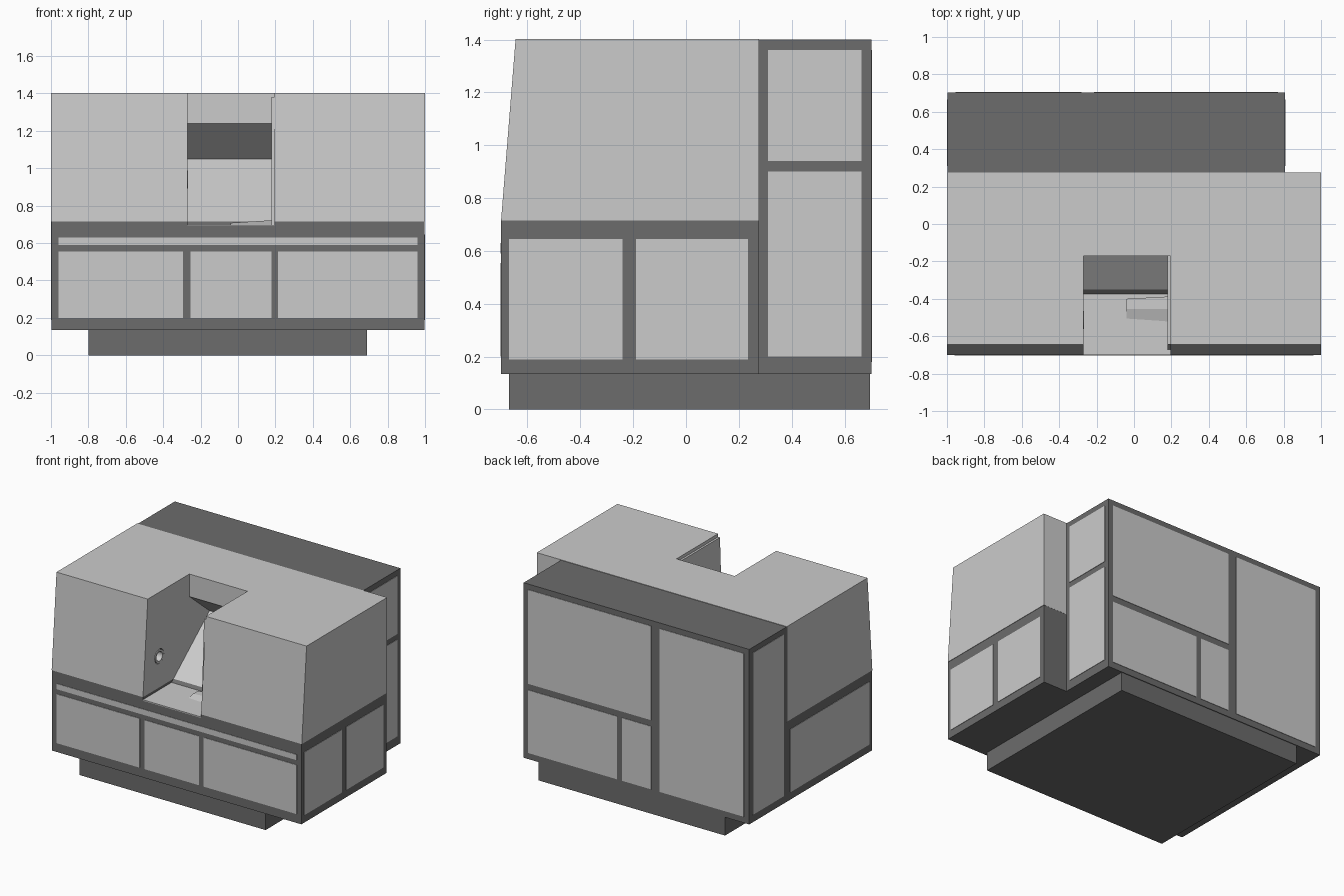
import bpy, bmesh, math

if "Cube" in bpy.data.objects:
    bpy.data.objects.remove(bpy.data.objects["Cube"])

dark = bpy.data.materials.new("dark_grey")
dark.diffuse_color = (0.15, 0.15, 0.15, 1)
dark.use_nodes = True
dark.node_tree.nodes["Principled BSDF"].inputs["Base Color"].default_value = dark.diffuse_color


def add(name, bm, mat=None):
    bmesh.ops.recalc_face_normals(bm, faces=bm.faces)
    me = bpy.data.meshes.new(name)
    bm.to_mesh(me)
    bm.free()
    ob = bpy.data.objects.new(name, me)
    bpy.context.collection.objects.link(ob)
    if mat:
        me.materials.append(mat)
    return ob


def prism(name, profile, x0, x1, mat=None):
    """Extrude a closed (y, z) profile along x."""
    bm = bmesh.new()
    face = bm.faces.new([bm.verts.new((x0, y, z)) for y, z in profile])
    ext = bmesh.ops.extrude_face_region(bm, geom=[face])
    for v in ext["geom"]:
        if isinstance(v, bmesh.types.BMVert):
            v.co.x = x1
    return add(name, bm, mat)


def box(name, x, y, z, mat=None):
    return prism(name, [(y[0], z[0]), (y[1], z[0]), (y[1], z[1]), (y[0], z[1])], x[0], x[1], mat)


def disc(name, x0, x1, y, z, r, mat=None):
    pts = [(y + r * math.cos(i * math.tau / 32), z + r * math.sin(i * math.tau / 32)) for i in range(32)]
    return prism(name, pts, x0, x1, mat)


def cut(ob, cutter):
    m = ob.modifiers.new("cut", 'BOOLEAN')
    m.operation, m.solver, m.object = 'DIFFERENCE', 'EXACT', cutter
    bpy.context.view_layer.objects.active = ob
    bpy.ops.object.modifier_apply(modifier=m.name)


# Main bodies
box("base_plinth", (-0.8, 0.69), (-0.67, 0.697), (0, 0.136), dark)
box("rear_cabinet", (-0.997, 0.807), (0.272, 0.702), (0.135, 1.40), dark)
lower = box("lower_front_body", (-0.997, 0.997), (-0.70, 0.275), (0.135, 0.715), dark)
cover = prism("upper_cover", [(-0.70, 0.715), (0.276, 0.715), (0.276, 1.403), (-0.645, 1.403)], -1, 1)

# Work chamber: open at front and top, wedge-shaped pocket at the rear
chamber = prism("chamber_cutter", [(-0.8, 0.695), (-0.376, 0.695), (0.06, 1.05), (-0.17, 1.24),
                                   (-0.17, 1.5), (-0.8, 1.5)], -0.27, 0.195)
spindle = disc("spindle_cutter", -0.33, -0.25, -0.514, 0.94, 0.052)
cut(lower, chamber)
cut(cover, chamber)
cut(cover, spindle)
for c in (chamber, spindle):
    bpy.data.objects.remove(c)

# Chamber fittings: light floor, spindle ring, door edge, low wedge block
box("chamber_floor", (-0.27, 0.195), (-0.701, -0.37), (0.69, 0.697))
ring = disc("spindle_ring", -0.32, -0.268, -0.514, 0.94, 0.048)
bore = disc("bore_cutter", -0.34, -0.25, -0.514, 0.94, 0.034)
cut(ring, bore)
bpy.data.objects.remove(bore)
prism("door_edge", [(-0.675, 0.696), (-0.37, 0.696), (-0.17, 0.86), (-0.17, 1.38), (-0.645, 1.38)],
      0.18, 0.196)
bm = bmesh.new()
ends = [[bm.verts.new((x, y, z)) for y, z in pts] for x, pts in (
    (-0.04, [(-0.51, 0.696), (-0.40, 0.696), (-0.40, 0.708), (-0.455, 0.708)]),
    (0.18, [(-0.525, 0.696), (-0.388, 0.696), (-0.388, 0.722), (-0.455, 0.722)]))]
for e in ends:
    bm.faces.new(e)
for i in range(4):
    j = (i + 1) % 4
    bm.faces.new((ends[0][i], ends[0][j], ends[1][j], ends[1][i]))
add("tool_block", bm)

# Front panels (x range, z range)
T = 0.01
for i, (x, z) in enumerate([((-0.96, -0.295), (0.2, 0.555)), ((-0.255, 0.18), (0.2, 0.555)),
                            ((0.215, 0.96), (0.2, 0.555)), ((-0.96, 0.96), (0.59, 0.63))]):
    box(f"front_panel_{i}", x, (-0.703, -0.703 + T), z)

# Back panels (x range, z range)
for i, (x, z) in enumerate([((-0.215, 0.77), (0.68, 1.36)), ((0.06, 0.77), (0.18, 0.635)),
                            ((-0.215, 0.02), (0.18, 0.635)), ((-0.955, -0.28), (0.18, 1.36))]):
    box(f"back_panel_{i}", x, (0.705 - T, 0.705), z)

# Side panels (outer x, y range, z range)
for i, (x, y, z) in enumerate([(1.0, (-0.67, -0.24), (0.19, 0.645)), (1.0, (-0.19, 0.235), (0.19, 0.645)),
                               (0.81, (0.31, 0.665), (0.2, 0.9)), (0.81, (0.31, 0.665), (0.94, 1.36)),
                               (-1.0, (-0.67, 0.235), (0.19, 0.645)), (-1.0, (0.31, 0.665), (0.19, 1.36))]):
    s = T if x < 0 else -T
    box(f"side_panel_{i}", (x, x + s), y, z)
